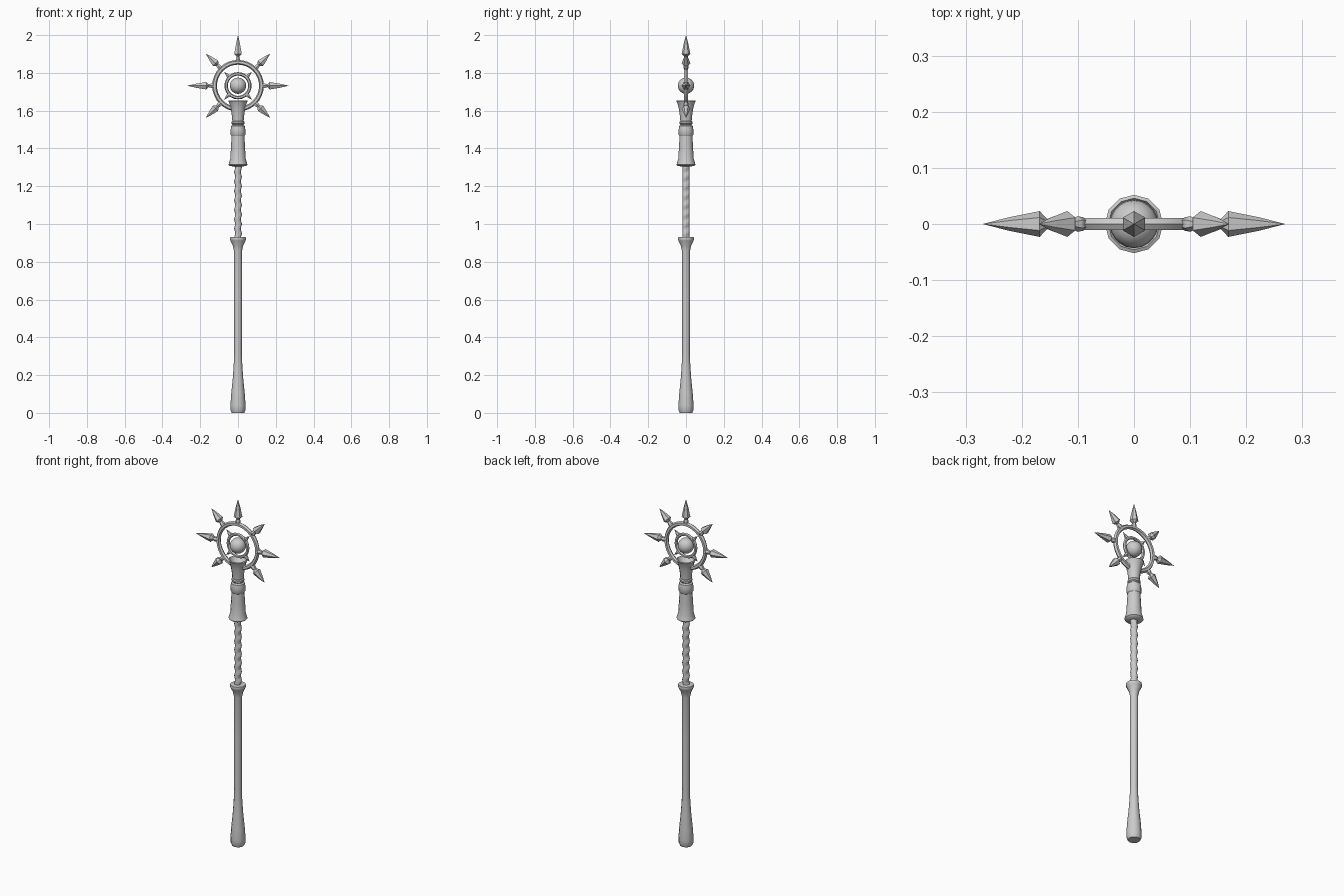
import bpy, math
from mathutils import Matrix

if "Cube" in bpy.data.objects:
    bpy.data.objects.remove(bpy.data.objects["Cube"])

HUB = 1.732  # height of the wheel centre


def make(name, verts, faces, smooth=None):
    me = bpy.data.meshes.new(name)
    me.from_pydata(verts, [], faces)
    me.update()
    ob = bpy.data.objects.new(name, me)
    bpy.context.collection.objects.link(ob)
    if smooth:
        finish(ob, smooth)
    return ob


def finish(ob, angle):
    bpy.ops.object.select_all(action='DESELECT')
    ob.select_set(True)
    bpy.context.view_layer.objects.active = ob
    bpy.ops.object.shade_smooth_by_angle(angle=math.radians(angle))


def rings_to_mesh(name, rings, smooth=None):
    """Skin a stack of equal point rings and cap both ends."""
    n = len(rings[0])
    verts = [p for ring in rings for p in ring]
    faces = [(i * n + j, i * n + (j + 1) % n, (i + 1) * n + (j + 1) % n, (i + 1) * n + j)
             for i in range(len(rings) - 1) for j in range(n)]
    faces.append(tuple(reversed(range(n))))
    faces.append(tuple(range(len(verts) - n, len(verts))))
    return make(name, verts, faces, smooth)


def lathe(name, profile, n=12, smooth=None):
    rings = [[(r * math.sin(-2 * math.pi * j / n), r * math.cos(2 * math.pi * j / n), z)
              for j in range(n)] for r, z in profile]
    return rings_to_mesh(name, rings, smooth)


def radial(name, profile, angle, n=6):
    """Turned part pointing outwards from the hub in the wheel plane."""
    ob = lathe(name, profile, n)
    ob.data.transform(Matrix.Translation((0, 0, HUB)) @ Matrix.Rotation(math.radians(angle), 4, 'Y'))
    return ob


def hoop(name, major, minor, seg):
    bpy.ops.mesh.primitive_torus_add(major_radius=major, minor_radius=minor, major_segments=seg,
                                     minor_segments=6, location=(0, 0, HUB),
                                     rotation=(math.pi / 2, 0, 0))
    ob = bpy.context.object
    ob.name = name
    finish(ob, 30)


# lower grip with swollen foot and flared top collar
lathe("lower_shaft", [(.033, 0), (.039, .015), (.040, .04), (.036, .10), (.028, .18), (.023, .25),
                      (.020, .32), (.021, .60), (.022, .86), (.027, .885), (.040, .912),
                      (.043, .918), (.041, .930), (.018, .932)], 12, 35)

# twisted neck
N, STEPS = 12, 96
twist = []
for i in range(STEPS + 1):
    z = .92 + .40 * i / STEPS
    ring = []
    for j in range(N):
        a = 2 * math.pi * j / N
        r = .0175 + .0028 * math.cos(2 * math.pi * z / .05 - a)
        ring.append((r * math.cos(a), .019 * math.sin(a), z))
    twist.append(ring)
rings_to_mesh("twisted_neck", twist, 40)

# upper sleeve
lathe("upper_sleeve", [(.018, 1.303), (.044, 1.308), (.050, 1.314), (.048, 1.322), (.041, 1.345),
                       (.037, 1.41), (.034, 1.465), (.039, 1.472), (.039, 1.50), (.036, 1.518),
                       (.029, 1.524), (.029, 1.532)], 12, 35)

# hollow cup holding the wheel
lathe("cup", [(.027, 1.525), (.034, 1.531), (.034, 1.541), (.030, 1.546), (.032, 1.57),
              (.037, 1.605), (.045, 1.638), (.052, 1.652), (.046, 1.655), (.036, 1.635),
              (.020, 1.622)], 12, 35)

# wheel rings and central orb
hoop("outer_ring", .124, .0125, 32)
hoop("inner_ring", .063, .009, 24)
bpy.ops.mesh.primitive_uv_sphere_add(segments=20, ring_count=12, radius=.043, location=(0, 0, HUB))
orb = bpy.context.object
orb.name = "orb"
finish(orb, 40)

# outward spikes, long on the axes and short on the diagonals, none where the cup sits
for k in range(8):
    if k == 4:
        continue
    tip = .268 if k % 2 == 0 else .240
    radial("spike_%d" % k, [(.012, .128), (.014, .142), (.009, .155), (.023, .168),
                            (.012, .168 + (tip - .168) * .55), (.0004, tip)], 45 * k)

# small diagonal studs on the inner ring
for k in range(4):
    radial("inner_stud_%d" % k, [(.007, .062), (.011, .074), (.0004, .104)], 45 + 90 * k)
